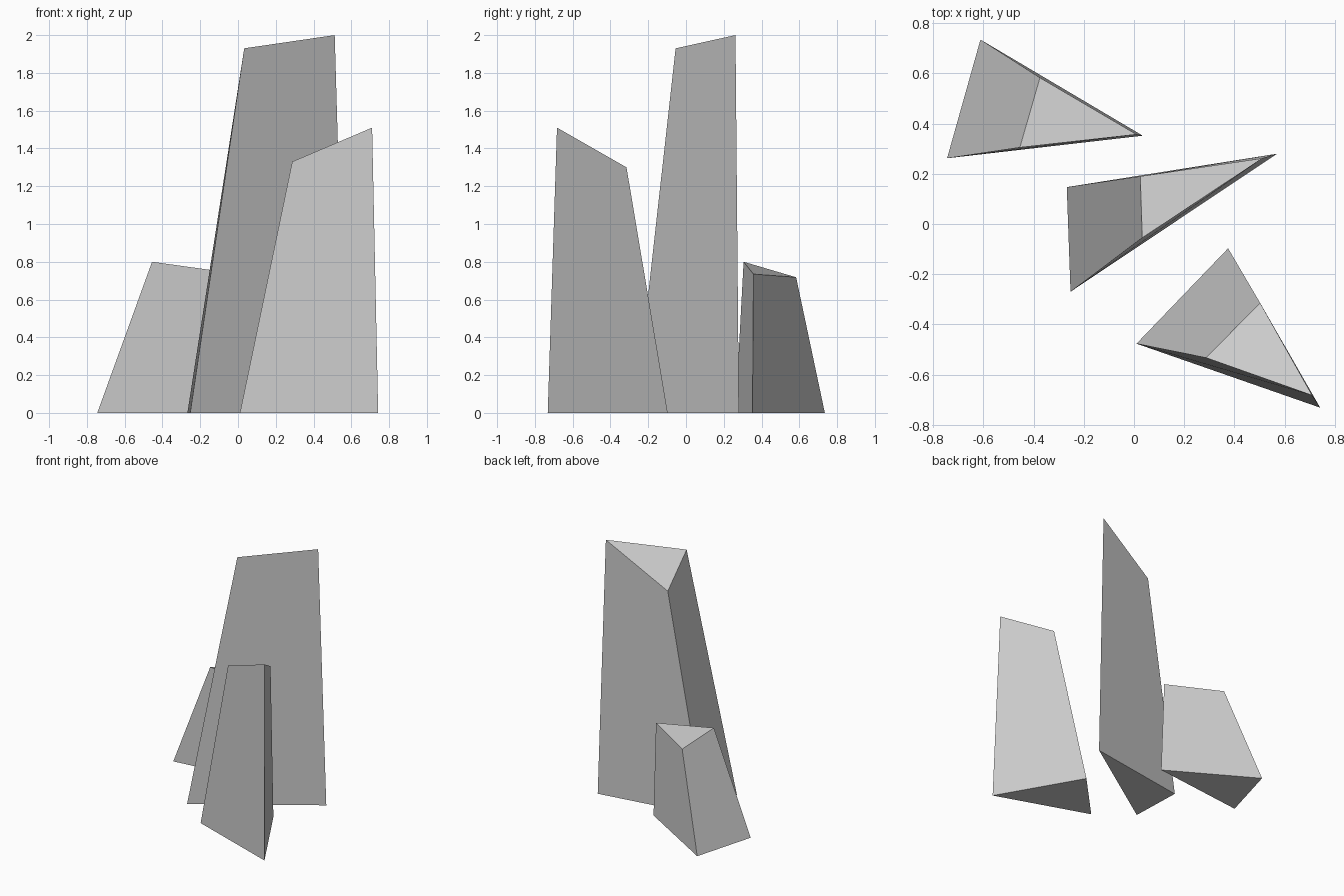
import bpy
import bmesh

if "Cube" in bpy.data.objects:
    bpy.data.objects.remove(bpy.data.objects["Cube"])


def shard(name, base, top):
    """Tapered three-sided crystal: flat base on the ground, slanted cut on top."""
    bm = bmesh.new()
    low = [bm.verts.new((x, y, 0)) for x, y in base]
    high = [bm.verts.new(p) for p in top]
    bm.faces.new(low)
    bm.faces.new(high)
    for i in range(3):
        j = (i + 1) % 3
        bm.faces.new((low[i], low[j], high[j], high[i]))
    bmesh.ops.recalc_face_normals(bm, faces=bm.faces)
    mesh = bpy.data.meshes.new(name)
    bm.to_mesh(mesh)
    bm.free()
    obj = bpy.data.objects.new(name, mesh)
    bpy.context.collection.objects.link(obj)
    return obj


# Short shard at the back left
shard("short_shard",
      [(-0.745, 0.262), (0.035, 0.352), (-0.612, 0.735)],
      [(-0.455, 0.305, 0.80), (0.01, 0.357, 0.735), (-0.375, 0.583, 0.718)])

# Tall shard in the middle
shard("tall_shard",
      [(-0.253, -0.27), (0.57, 0.28), (-0.268, 0.147)],
      [(0.033, -0.055, 1.93), (0.512, 0.262, 2.0), (0.025, 0.19, 1.70)])

# Medium shard at the front right
shard("medium_shard",
      [(0.01, -0.477), (0.742, -0.732), (0.375, -0.097)],
      [(0.287, -0.533, 1.33), (0.71, -0.683, 1.51), (0.503, -0.315, 1.30)])
